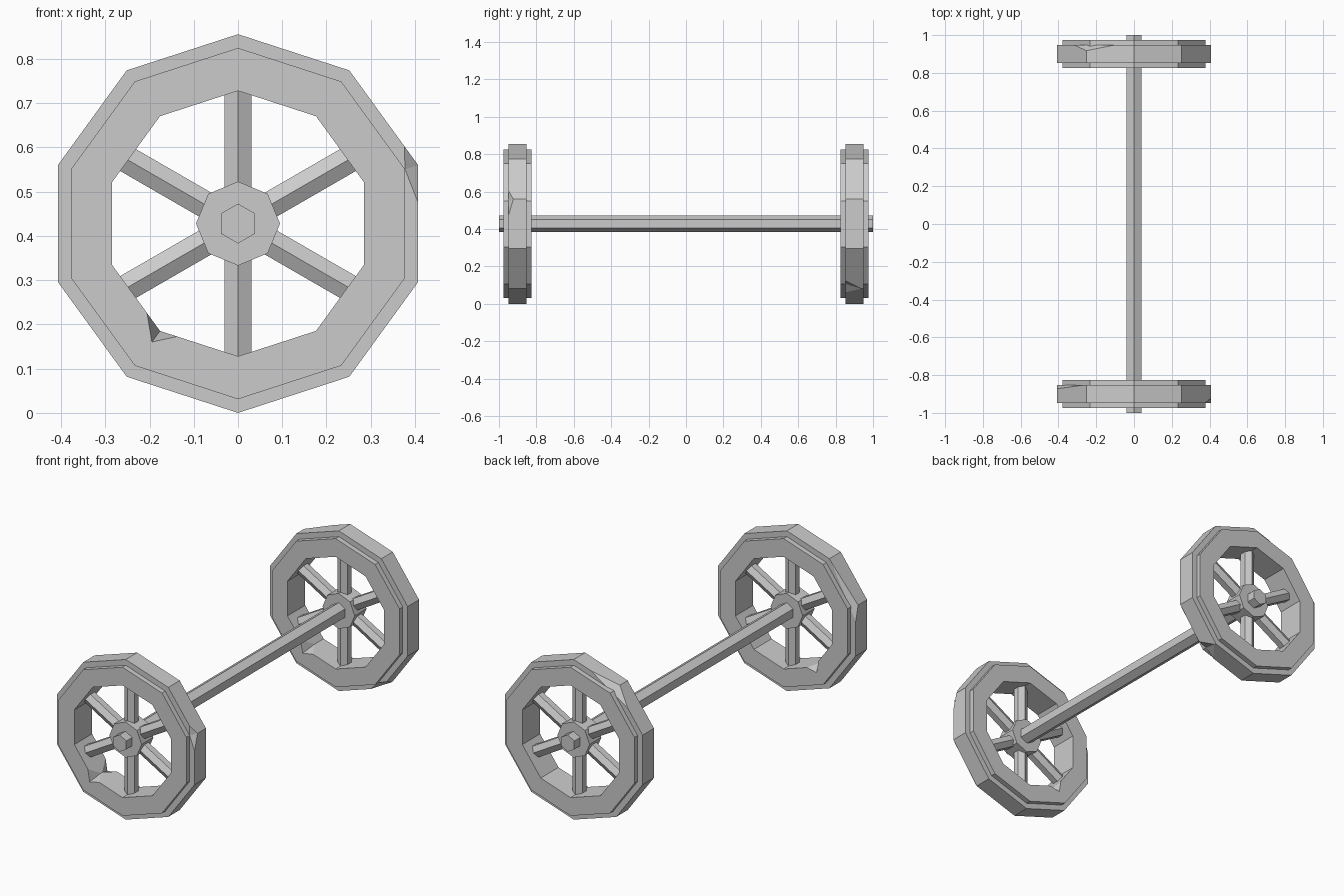
import bpy, bmesh
from math import sin, cos, radians
from mathutils import Vector, Matrix

cube = bpy.data.objects.get("Cube")
if cube:
    bpy.data.objects.remove(cube)

HEIGHT = 0.428          # axle height
SIDES = 10              # wheel sides
STEP = 360 / SIDES
TREAD_R, RIM_R, HOLE_R = 0.428, 0.397, 0.30
TREAD_HALF, RIM_HALF = 0.048, 0.075

grey = bpy.data.materials.new("plain grey")
grey.use_nodes = True
grey.diffuse_color = (0.6, 0.6, 0.6, 1)
grey.node_tree.nodes["Principled BSDF"].inputs["Base Color"].default_value = grey.diffuse_color


def polar(r, angle, y=0):
    """Point on a circle around the axle line."""
    return Vector((r * cos(radians(angle)), y, r * sin(radians(angle))))


def finish(name, bm, location=(0, 0, 0)):
    bmesh.ops.recalc_face_normals(bm, faces=bm.faces)
    mesh = bpy.data.meshes.new(name)
    bm.to_mesh(mesh)
    bm.free()
    mesh.materials.append(grey)
    obj = bpy.data.objects.new(name, mesh)
    obj.location = location
    bpy.context.collection.objects.link(obj)
    return obj


def prism(name, sides, r, half, y=0):
    """Solid bar along y with a corner pointing up."""
    bm = bmesh.new()
    ends = [[bm.verts.new(polar(r, 90 + 360 * i / sides, e)) for i in range(sides)]
            for e in (-half, half)]
    for end in ends:
        bm.faces.new(end)
    for i in range(sides):
        j = (i + 1) % sides
        bm.faces.new((ends[0][i], ends[0][j], ends[1][j], ends[1][i]))
    return finish(name, bm, (0, y, HEIGHT))


def ring(name, outer, inner, half, y):
    """Flat-sided ring around the axle."""
    bm = bmesh.new()
    section = [(outer, -half), (outer, half), (inner, half), (inner, -half)]
    loops = [[bm.verts.new(polar(r, 90 + STEP * i, d)) for r, d in section]
             for i in range(SIDES)]
    for i in range(SIDES):
        a, b = loops[i], loops[(i + 1) % SIDES]
        for k in range(4):
            m = (k + 1) % 4
            bm.faces.new((a[k], a[m], b[m], b[k]))
    return finish(name, bm, (0, y, HEIGHT))


def spoke(name, angle, y):
    bm = bmesh.new()
    ends = [[bm.verts.new((0.035 * sin(radians(60 * i)), 0.035 * cos(radians(60 * i)), z))
             for i in range(6)] for z in (0.05, 0.305)]
    for end in ends:
        bm.faces.new(end)
    for i in range(6):
        j = (i + 1) % 6
        bm.faces.new((ends[0][i], ends[0][j], ends[1][j], ends[1][i]))
    bm.transform(Matrix.Rotation(radians(angle), 4, 'Y'))
    return finish(name, bm, (0, y, HEIGHT))


def chip(target, chips, r, r_deep, half):
    """Knock small pyramids out of ring corners: (angle, side, ahead, behind, depth)."""
    bm = bmesh.new()
    for angle, side, ahead, behind, depth in chips:
        y = side * half
        corner = polar(r, angle, y)
        deep = polar(r_deep, angle, y)
        inside = corner - Vector((0, side * depth, 0))
        pts = [corner, deep, inside,
               corner.lerp(polar(r, angle + STEP, y), ahead),
               corner.lerp(polar(r, angle - STEP, y), behind)]
        mid = (deep + inside) / 2
        verts = [bm.verts.new(mid + (p - mid) * 1.1) for p in pts]
        hull = bmesh.ops.convex_hull(bm, input=verts)
        loose = [v for v in verts if v.is_valid and not v.link_faces]
        bmesh.ops.delete(bm, geom=loose, context='VERTS')
    cutter = finish("chip_cutter", bm, target.location)
    cutter.hide_render = True
    mod = target.modifiers.new("chips", 'BOOLEAN')
    mod.operation, mod.solver, mod.object = 'DIFFERENCE', 'EXACT', cutter
    bpy.context.view_layer.objects.active = target
    bpy.ops.object.modifier_apply(modifier=mod.name)
    bpy.data.objects.remove(cutter)


# Axle
prism("axle", 6, 0.045, 1.0, 0).location.z = HEIGHT

# Wheels, each with its own worn corners
wheels = {
    "front": (-0.9,
              [(18, -1, 0.2, 0.32, 0.025), (162, 1, 0.3, 0.93, 0.02)],
              [(234, -1, 0.22, 0.27, 0.07), (234, 1, 0.22, 0.27, 0.07)]),
    "back": (0.9,
             [(126, 1, 0.42, 0.6, 0.03), (306, -1, 0.2, 0.25, 0.085)],
             [(234, -1, 0.25, 0.3, 0.07)]),
}
for side, (y, tread_chips, rim_chips) in wheels.items():
    tread = ring(side + "_tread", TREAD_R, 0.36, TREAD_HALF, y)
    chip(tread, tread_chips, TREAD_R, RIM_R, TREAD_HALF)
    rim = ring(side + "_rim", RIM_R, HOLE_R, RIM_HALF, y)
    chip(rim, rim_chips, HOLE_R, 0.331, RIM_HALF)
    prism(side + "_hub", 8, 0.095, 0.05, y)
    for i in range(6):
        spoke(f"{side}_spoke_{i + 1}", 60 * i, y)
